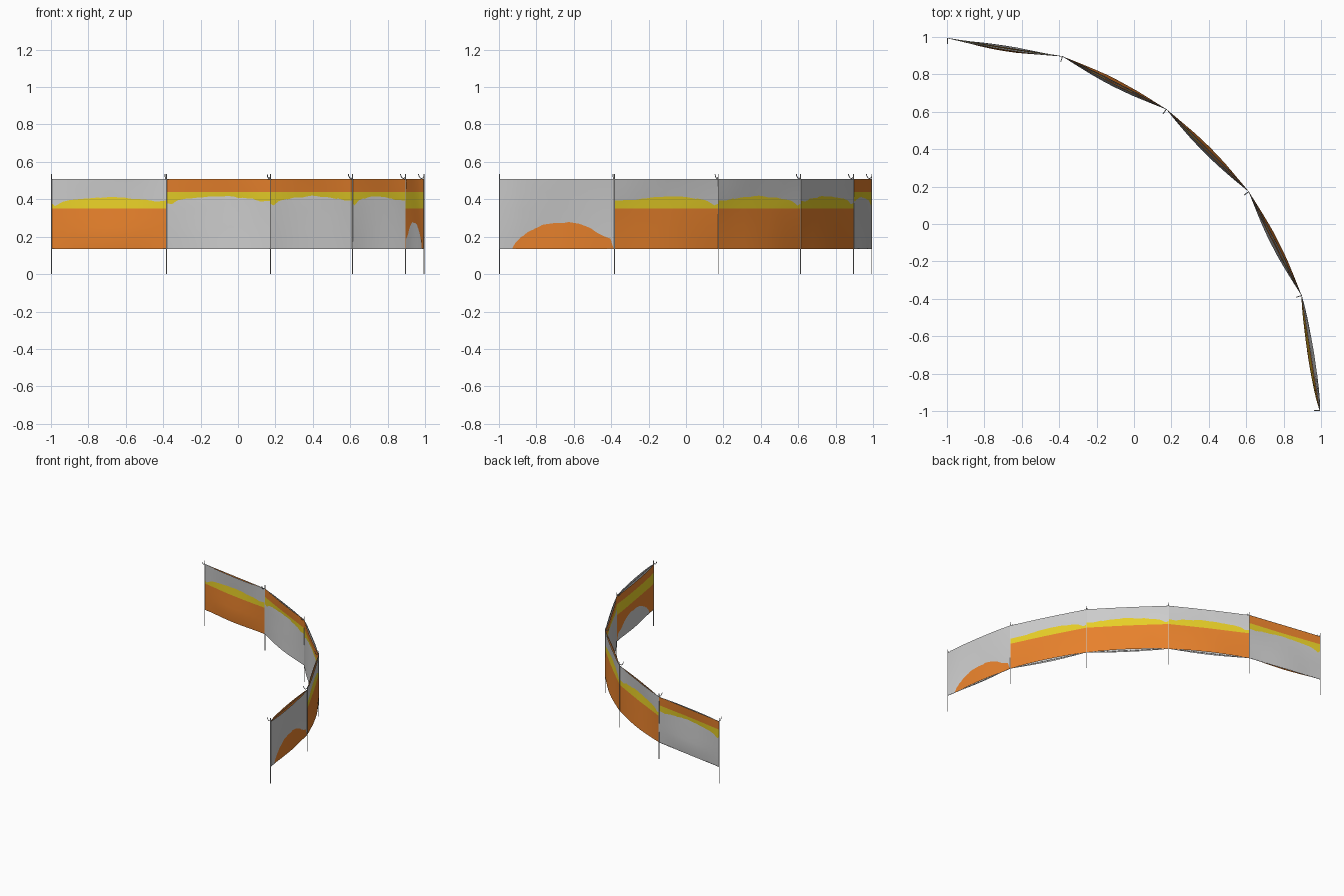
import bpy, bmesh, math, random
from mathutils import Vector

if "Cube" in bpy.data.objects:
    bpy.data.objects.remove(bpy.data.objects["Cube"])

random.seed(4)
Z0, Z1 = 0.135, 0.508
C, R = Vector((-0.997, -0.997, 0)), 1.99


def material(name, col):
    m = bpy.data.materials.new(name)
    m.diffuse_color = (*col, 1)
    m.use_nodes = True
    m.node_tree.nodes["Principled BSDF"].inputs["Base Color"].default_value = m.diffuse_color
    return m


ORANGE = material("orange", (0.8, 0.22, 0.025))
YELLOW = material("yellow", (0.8, 0.62, 0.02))


def radial(deg):
    a = math.radians(deg)
    return Vector((math.cos(a), math.sin(a), 0))


posts = [C + R * radial(90 - 18 * i) for i in range(6)]


def rod(name, paths, r, sides=1):
    """Thin round bar along one or more point paths, as a mesh."""
    cu = bpy.data.curves.new(name, 'CURVE')
    cu.dimensions = '3D'
    cu.bevel_depth = r
    cu.bevel_resolution = sides
    cu.use_fill_caps = True
    for pts in paths:
        s = cu.splines.new('POLY')
        s.points.add(len(pts) - 1)
        for p, q in zip(s.points, pts):
            p.co = (*q, 1)
    ob = bpy.data.objects.new(name, cu)
    bpy.context.collection.objects.link(ob)


def sheet(name, a, b, offset, banded):
    """Billowing cloth between two posts; offset(u, z) pushes it outward."""
    zs = [Z0, 0.19, 0.25, 0.30, 0.35, 0.395, 0.44, 0.475, Z1]
    n = 10
    out = ((a + b) / 2 - C).normalized()
    bm = bmesh.new()
    grid = [[bm.verts.new(a.lerp(b, i / n) + out * offset(i / n, z) + Vector((0, 0, z)))
             for i in range(n + 1)] for z in zs]
    for j in range(len(zs) - 1):
        for i in range(n):
            f = bm.faces.new((grid[j][i], grid[j][i + 1], grid[j + 1][i + 1], grid[j + 1][i]))
            f.smooth = True
            if banded and 0.34 < zs[j] < 0.43:
                f.material_index = 1
    me = bpy.data.meshes.new(name)
    bm.to_mesh(me)
    bm.free()
    if banded:
        me.materials.append(ORANGE)
        me.materials.append(YELLOW)
    ob = bpy.data.objects.new(name, me)
    bpy.context.collection.objects.link(ob)


def gap(kind, u, z):
    """Grey layer position relative to the orange one (-1..1, + is outside)."""
    s = math.sin(math.pi * u)
    if kind == 'low':                       # grey outside only near the top
        return (z - (0.38 + 0.035 * s)) / 0.27
    if kind == 'high':                      # grey outside below, inside at the top
        low = (0.375 + 0.035 * s - z) / 0.27
        return min(low, (z - 0.04 - 0.25 * max(0, abs(u - 0.5) - 0.12)) / 0.2)
    # last panel: grey outside except a patch at the bottom
    return (z - (0.12 + 0.16 * math.sin(math.pi * min(1, u * 1.12)) ** 0.6)) / 0.27


# Fence cloth: an orange banded layer and a grey layer that weave through each other
for i, kind in enumerate(['high', 'low', 'low', 'low', 'end']):
    def push(u, z, w, k=kind):
        s = 0.04 + 0.96 * math.sin(math.pi * u)
        base = -0.006 * s if k == 'high' else 0
        return base + w * 0.02 * s * gap(k, u, z) + random.uniform(-1, 1) * 0.0006 * s
    sheet(f"orange_cloth_{i + 1}", posts[i], posts[i + 1], lambda u, z: push(u, z, -1), True)
    sheet(f"grey_cloth_{i + 1}", posts[i], posts[i + 1], lambda u, z: push(u, z, 1), False)

# Posts with a small upturned hook facing inward
for i, p in enumerate(posts):
    inward = (C - p).normalized()
    hook = [p + inward * d + Vector((0, 0, z)) for d, z in
            [(0, 0.522), (0.004, 0.515), (0.012, 0.511), (0.02, 0.515), (0.026, 0.524), (0.029, 0.536)]]
    rod(f"post_{i + 1}", [[p, p + Vector((0, 0, 0.536))], hook], 0.0025)

# Support wires along the top and bottom edges
for name, z in [("top_wire", Z1), ("bottom_wire", Z0)]:
    rod(name, [[p + Vector((0, 0, z)) for p in posts]], 0.0015)
